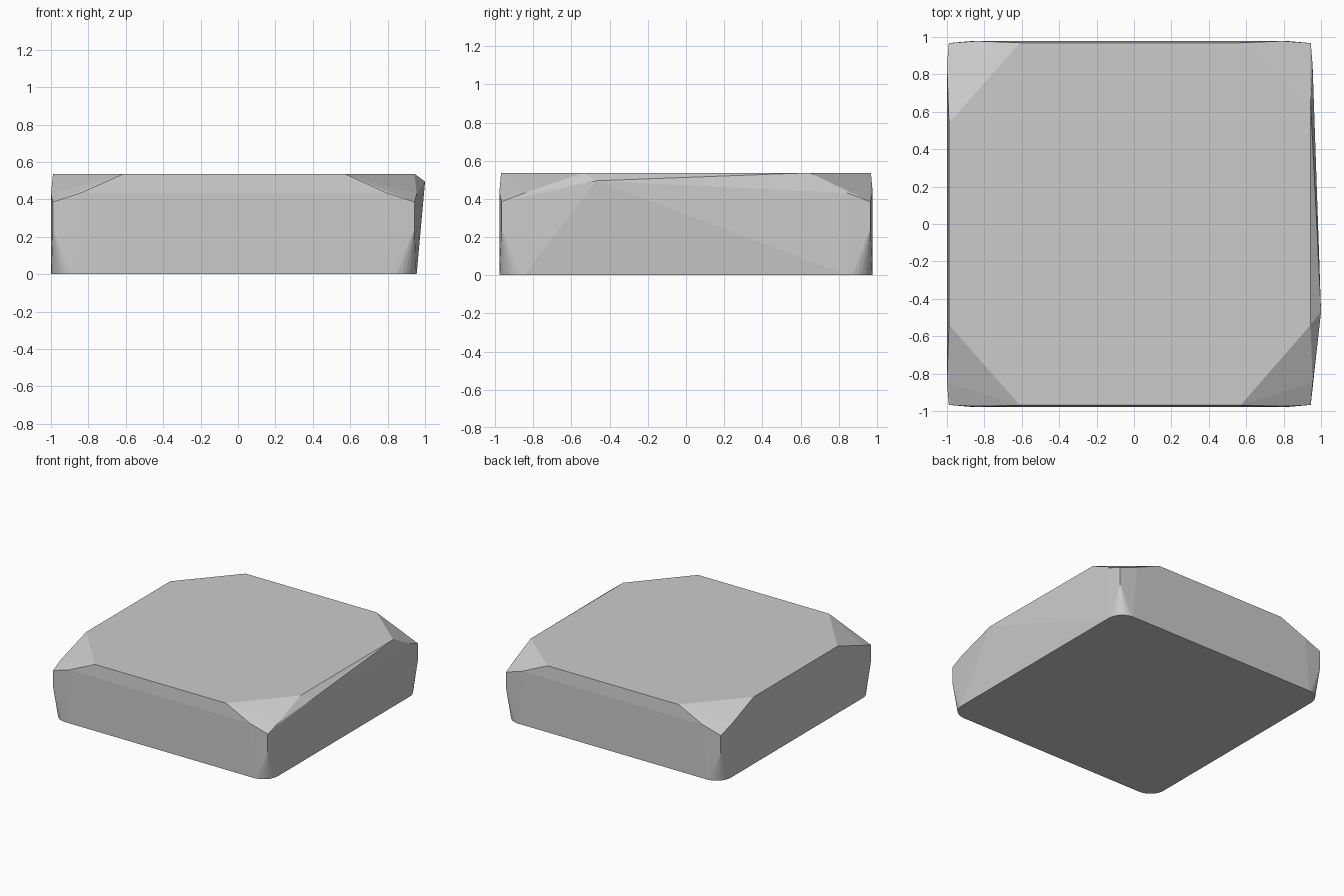
import bpy, bmesh, math

if "Cube" in bpy.data.objects:
    bpy.data.objects.remove(bpy.data.objects["Cube"])

H = 0.537
LEFT, RIGHT, HALF_Y = -1.0, 0.955, 0.978
pts = []

# Four corners: rounded foot, upright corner edge, clipped top
for sx, wall in ((-1, LEFT), (1, RIGHT)):
    for sy in (-1, 1):
        r = 0.13
        for i in range(9):
            a = math.pi / 2 * i / 8
            pts.append((wall - sx * r * (1 - math.cos(a)),
                        sy * (HALF_Y - r * (1 - math.sin(a))), 0))
        cx, cy = wall - sx * 0.010, sy * (HALF_Y - 0.011)
        pts += [(cx, cy, 0.25), (cx, cy, 0.385)]
        # shoulder points where the clipped corner meets the walls
        pts += [(wall - sx * 0.16, sy * HALF_Y, 0.435),
                (wall, sy * (HALF_Y - 0.13), 0.43)]
        # ends of the diagonal cut on the top face
        cut_y = 0.65 if (sx, sy) == (1, 1) else 0.54
        cut_x = 0.57 if sx > 0 else -0.61
        pts += [(cut_x, sy * 0.969, H), (wall - sx * 0.011, sy * cut_y, H)]

# Small bulge on the right wall
pts.append((1.0, -0.47, 0.495))

# Wrap the corner points into one solid block
bm = bmesh.new()
for p in pts:
    bm.verts.new(p)
res = bmesh.ops.convex_hull(bm, input=bm.verts[:])
loose = [v for v in bm.verts if not v.link_faces]
bmesh.ops.delete(bm, geom=loose, context='VERTS')
bmesh.ops.dissolve_limit(bm, angle_limit=math.radians(0.2),
                         verts=bm.verts[:], edges=bm.edges[:])
bmesh.ops.recalc_face_normals(bm, faces=bm.faces[:])
mesh = bpy.data.meshes.new("stone_block")
bm.to_mesh(mesh)
bm.free()
block = bpy.data.objects.new("stone_block", mesh)
bpy.context.collection.objects.link(block)
